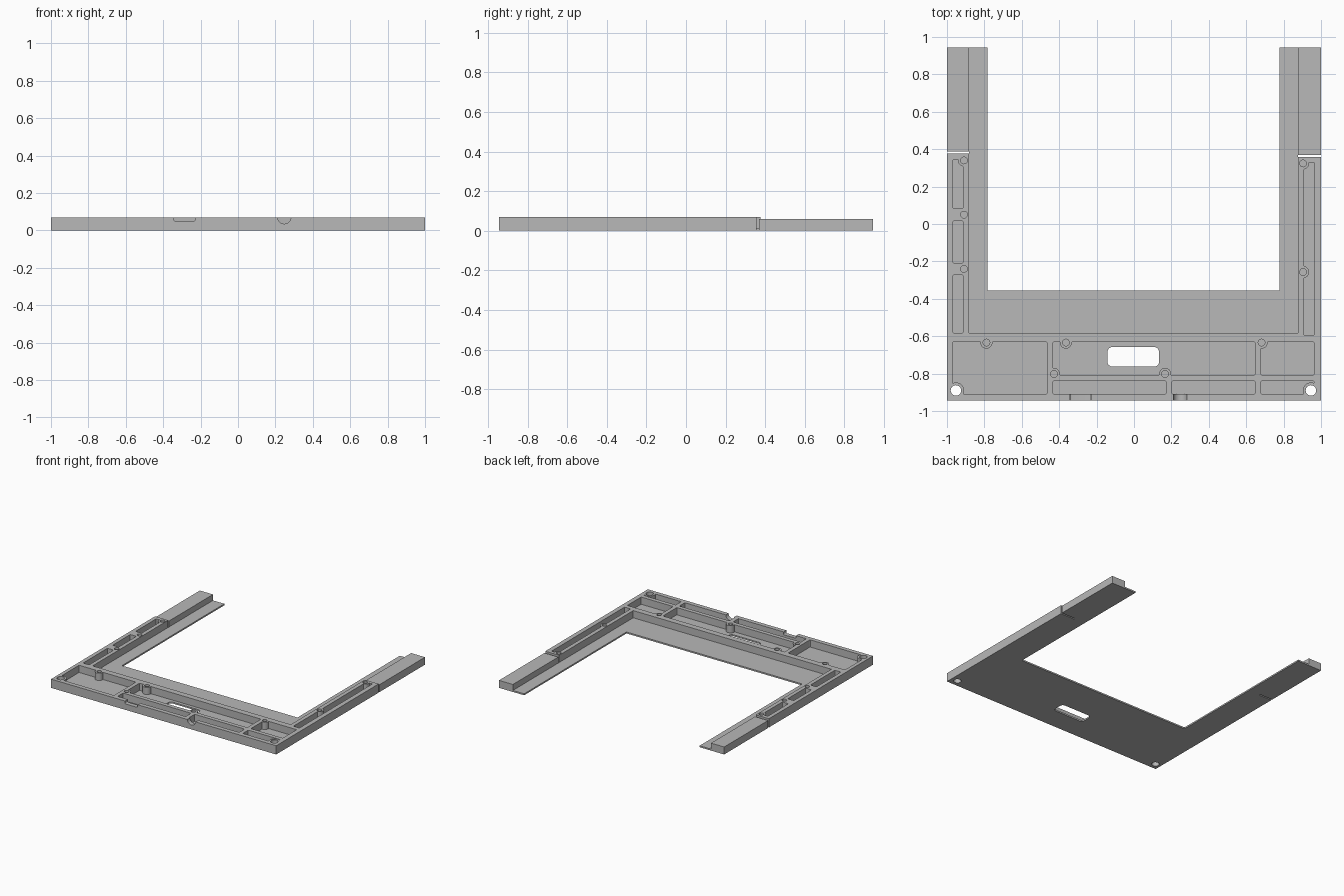
import bpy, bmesh, math

cube = bpy.data.objects.get("Cube")
if cube:
    bpy.data.objects.remove(cube, do_unlink=True)

TOP, LOW, FLOOR = 0.07, 0.06, 0.012
BACK = 0.944


def circle(x, y, r, n=32):
    return [(x + r * math.cos(2 * math.pi * i / n), y + r * math.sin(2 * math.pi * i / n))
            for i in range(n)]


def rect(x0, x1, y0, y1):
    return [(x0, y0), (x1, y0), (x1, y1), (x0, y1)]


def rounded(x0, x1, y0, y1, r, n=5):
    pts = []
    corners = [(x1 - r, y1 - r), (x0 + r, y1 - r), (x0 + r, y0 + r), (x1 - r, y0 + r)]
    for q, (cx, cy) in enumerate(corners):
        for i in range(n + 1):
            a = math.pi / 2 * (q + i / n)
            pts.append((cx + r * math.cos(a), cy + r * math.sin(a)))
    return pts


def prisms(name, outlines, low, high, upright=False):
    """One object of straight extrusions; upright ones run along y instead of z."""
    bm = bmesh.new()
    for pts in outlines:
        place = (lambda p: (p[0], low, p[1])) if upright else (lambda p: (p[0], p[1], low))
        face = bm.faces.new([bm.verts.new(place(p)) for p in pts])
        out = bmesh.ops.extrude_face_region(bm, geom=[face])
        step = (0, high - low, 0) if upright else (0, 0, high - low)
        verts = [g for g in out["geom"] if isinstance(g, bmesh.types.BMVert)]
        bmesh.ops.translate(bm, verts=verts, vec=step)
    bmesh.ops.recalc_face_normals(bm, faces=bm.faces)
    mesh = bpy.data.meshes.new(name)
    bm.to_mesh(mesh)
    bm.free()
    obj = bpy.data.objects.new(name, mesh)
    bpy.context.scene.collection.objects.link(obj)
    return obj


def cut(obj, cutter):
    """Subtract the cutter, bake the result and drop the cutter."""
    mod = obj.modifiers.new("cut", 'BOOLEAN')
    mod.operation, mod.solver, mod.object = 'DIFFERENCE', 'EXACT', cutter
    graph = bpy.context.evaluated_depsgraph_get()
    mesh = bpy.data.meshes.new_from_object(obj.evaluated_get(graph))
    obj.modifiers.clear()
    obj.data = mesh
    bpy.data.objects.remove(cutter, do_unlink=True)


# U-shaped solid blank
frame = prisms("frame", [[(-1, -BACK), (1, -BACK), (1, BACK), (0.777, BACK), (0.777, -0.355),
                          (-0.782, -0.355), (-0.782, BACK), (-1, BACK)]], 0, TOP)

# Thin inner ledge
cut(frame, prisms("ledge_cutter", [rect(-0.883, 0.877, -0.583, 1.2)], FLOOR, 1))

# Lower rear arms
cut(frame, prisms("arm_cutter", [rect(-1.1, -0.8, 0.381, 1.2), rect(0.8, 1.1, 0.362, 1.2)], LOW, 1))

# Pockets, leaving round bosses standing for the screws
screws = [(-0.909, 0.34), (-0.909, 0.05), (-0.909, -0.24), (0.904, 0.324), (0.904, -0.257),
          (-0.789, -0.634), (-0.364, -0.634), (0.682, -0.634), (-0.428, -0.802), (0.166, -0.802)]
bolts = [(-0.952, -0.89), (0.946, -0.89)]
pocket_areas = [
    (-0.968, -0.914, 0.083, 0.345), (-0.968, -0.914, -0.209, 0.016), (-0.968, -0.914, -0.583, -0.273),
    (0.909, 0.963, -0.596, 0.33),
    (-0.97, -0.465, -0.909, -0.631),
    (-0.433, 0.647, -0.807, -0.631), (0.679, 0.963, -0.807, -0.631),
    (-0.433, 0.171, -0.909, -0.84), (0.203, 0.647, -0.909, -0.84), (0.679, 0.963, -0.909, -0.84)]
pockets = prisms("pocket_cutter", [rounded(*a, 0.006, 3) for a in pocket_areas], FLOOR, 0.2)
bosses = [circle(x, y, 0.032) for x, y in screws] + [circle(x, y, 0.043) for x, y in bolts]
cut(pockets, prisms("boss_cutter", bosses, -0.1, 0.3))
cut(frame, pockets)

# Blind screw holes
cut(frame, prisms("screw_cutter", [circle(x, y, 0.018) for x, y in screws], FLOOR + 0.004, 0.2))

# Through openings: bolt holes, rounded window and the slits behind the walls
through = [circle(x, y, 0.028) for x, y in bolts]
through.append(rounded(-0.142, 0.134, -0.762, -0.658, 0.026))
through += [rect(-1.1, -0.882, 0.376, 0.387), rect(0.876, 1.1, 0.357, 0.368)]
cut(frame, prisms("through_cutter", through, -0.1, 0.3))

# Cable notches in the front wall
slot = rounded(-0.342, -0.23, 0.048, 0.12, 0.008)
cut(frame, prisms("notch_cutter", [slot, circle(0.247, TOP + 0.001, 0.036)], -1, -0.903, upright=True))

# Grey material
grey = bpy.data.materials.new("plain_grey")
grey.use_nodes = True
colour = (0.48, 0.48, 0.48, 1)
grey.diffuse_color = colour
grey.node_tree.nodes["Principled BSDF"].inputs["Base Color"].default_value = colour
frame.data.materials.clear()
frame.data.materials.append(grey)
for poly in frame.data.polygons:
    poly.material_index = 0

bpy.ops.object.select_all(action='DESELECT')
frame.select_set(True)
bpy.context.view_layer.objects.active = frame
bpy.ops.object.shade_smooth_by_angle(angle=math.radians(30))
